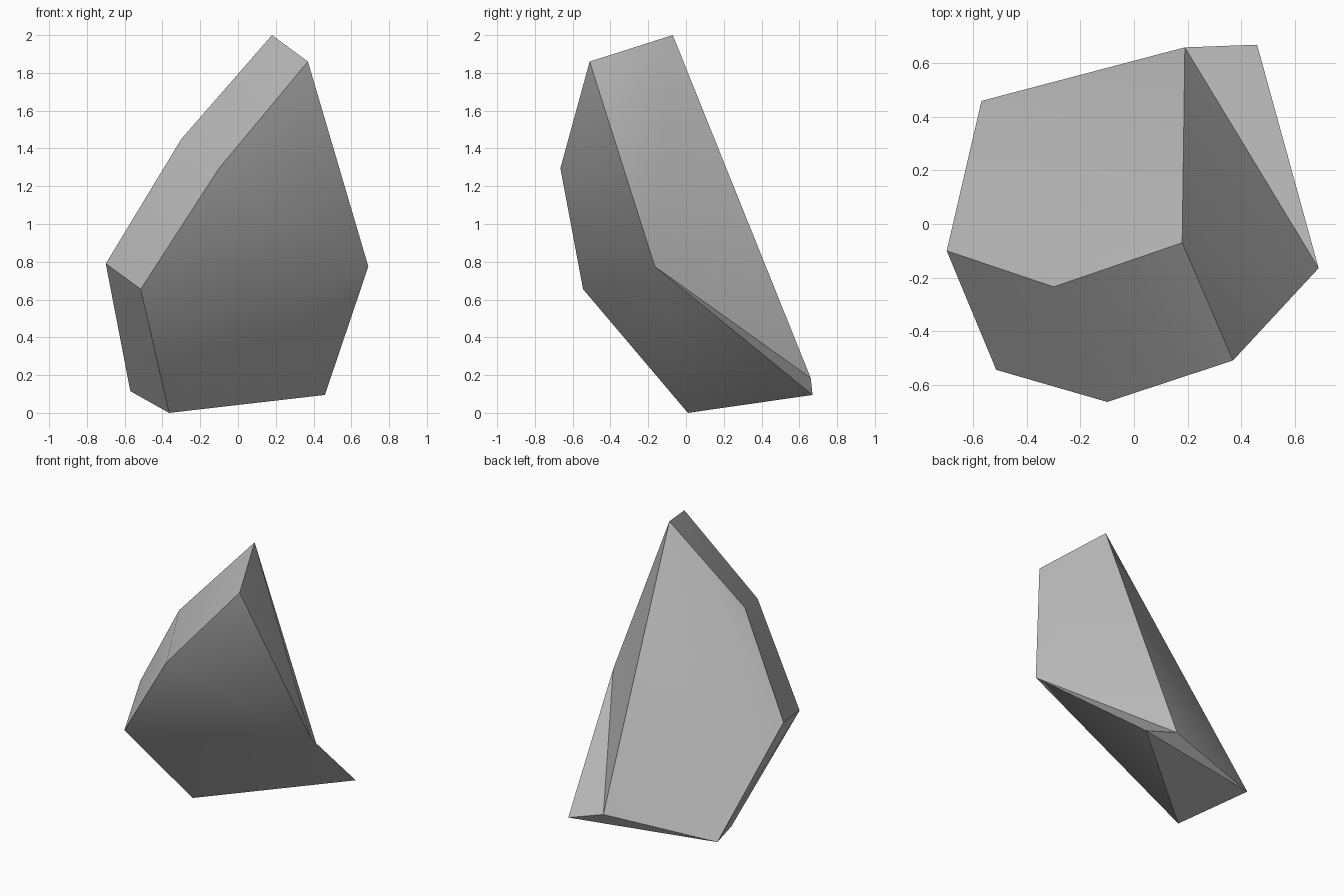
import bpy, bmesh, math

cube = bpy.data.objects.get("Cube")
if cube:
    bpy.data.objects.remove(cube, do_unlink=True)

# Single stone colour
stone = bpy.data.materials.new("stone_grey")
stone.use_nodes = True
grey = (0.5, 0.5, 0.5, 1.0)
stone.diffuse_color = grey
stone.node_tree.nodes["Principled BSDF"].inputs["Base Color"].default_value = grey

# Front outline: peak, left shoulder, left corner, foot, rear foot, right corner
front = [(0.37, -0.51, 1.86), (-0.10, -0.665, 1.295), (-0.515, -0.545, 0.655),
         (-0.365, 0.01, 0.0), (0.46, 0.67, 0.095), (0.69, -0.165, 0.775)]
# Back outline: same order, with no right corner
back = [(0.18, -0.07, 2.0), (-0.30, -0.235, 1.45), (-0.70, -0.10, 0.79),
        (-0.57, 0.46, 0.115), (0.19, 0.66, 0.185)]

bm = bmesh.new()
f = [bm.verts.new(p) for p in front]
b = [bm.verts.new(p) for p in back]


def fan(hub, rim):
    """Triangles from one corner to each successive rim edge."""
    for p, q in zip(rim, rim[1:]):
        bm.faces.new((hub, p, q))


fan(f[5], f[:5])                        # bent front
fan(b[0], b[1:])                        # broad sloping back
for i in range(3):                      # chipped left rim
    fan(f[i], [f[i + 1], b[i + 1], b[i]])
fan(f[4], [f[3], b[3], b[4]])           # underside
fan(f[5], [f[0], b[0], b[4], f[4]])     # right side and notch

bmesh.ops.recalc_face_normals(bm, faces=bm.faces)
mesh = bpy.data.meshes.new("rock_shard")
bm.to_mesh(mesh)
bm.free()
mesh.materials.append(stone)
rock = bpy.data.objects.new("rock_shard", mesh)
bpy.context.collection.objects.link(rock)

# Smooth gentle bends, keep the hard breaks crisp
bpy.ops.object.select_all(action='DESELECT')
rock.select_set(True)
bpy.context.view_layer.objects.active = rock
bpy.ops.object.shade_smooth_by_angle(angle=math.radians(32))
